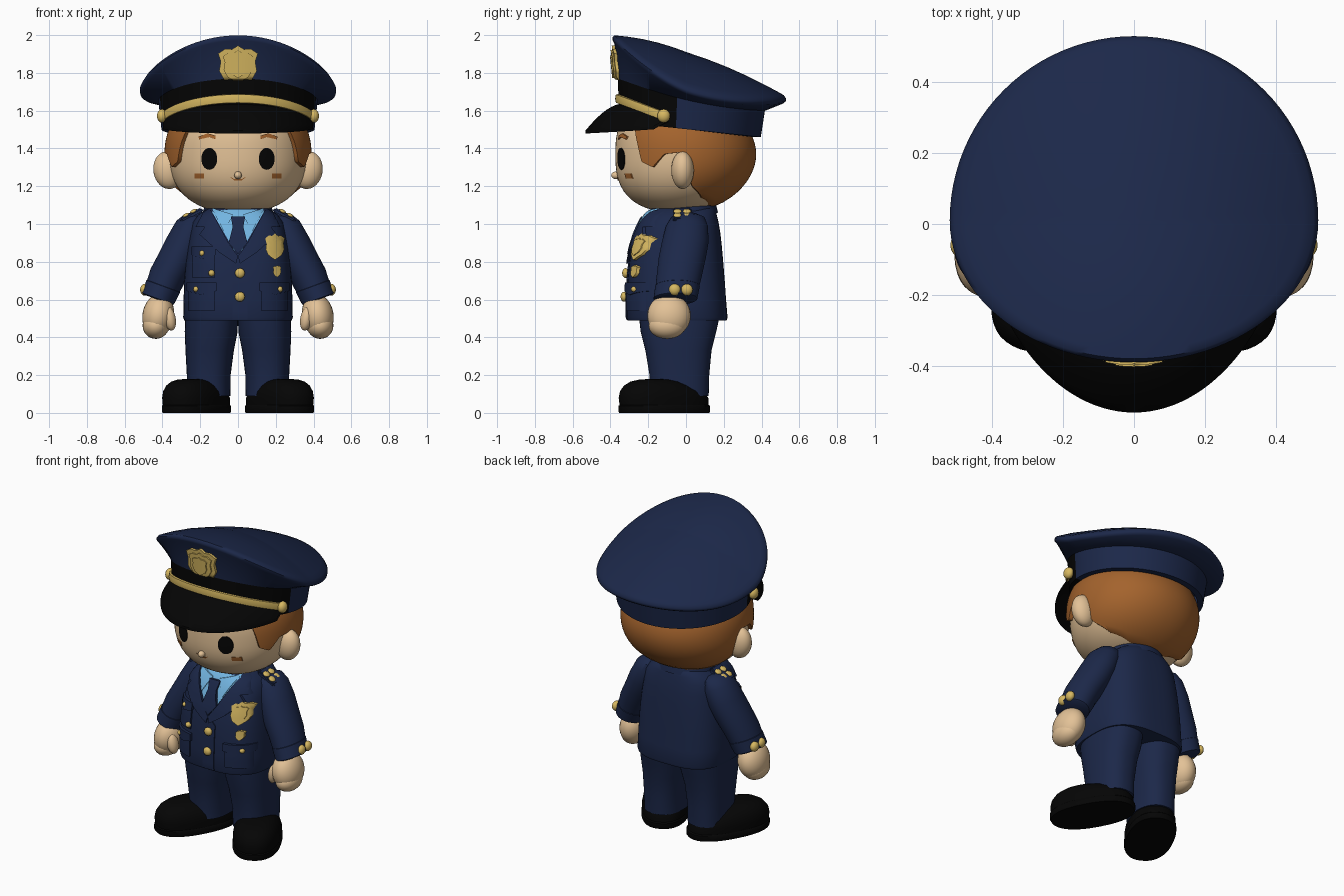
import bpy, bmesh
from math import sin, cos, pi, radians
from mathutils import Matrix, Vector
from mathutils.bvhtree import BVHTree

if "Cube" in bpy.data.objects:
    bpy.data.objects.remove(bpy.data.objects["Cube"])

def material(name, *rgb):
    m = bpy.data.materials.new(name)
    m.diffuse_color = (*rgb, 1)
    m.use_nodes = True
    m.node_tree.nodes["Principled BSDF"].inputs["Base Color"].default_value = m.diffuse_color
    return m

NAVY = material("navy cloth", .0115, .021, .067)
SKIN = material("skin", .77, .54, .31)
HAIR = material("brown hair", .37, .125, .026)
GOLD = material("gold", .68, .48, .12)
BLACK = material("black", .0015, .0015, .0015)
BLUE = material("light blue shirt", .17, .46, .75)

def finish(name, bm, mat, mirror=False, angle=40):
    bmesh.ops.recalc_face_normals(bm, faces=bm.faces)
    me = bpy.data.meshes.new(name)
    bm.to_mesh(me)
    bm.free()
    for p in me.polygons:
        p.use_smooth = True
    me.set_sharp_from_angle(angle=radians(angle))
    me.materials.append(mat)
    ob = bpy.data.objects.new(name, me)
    bpy.context.collection.objects.link(ob)
    if mirror:
        ob.modifiers.new("mirror", 'MIRROR')
    return ob

def loft(name, rings, mat, closed=True, caps=True, **kw):
    bm = bmesh.new()
    vs = [[bm.verts.new(p) for p in r] for r in rings]
    n = len(rings[0])
    for a, b in zip(vs, vs[1:]):
        for i in range(n if closed else n - 1):
            j = (i + 1) % n
            bm.faces.new((a[i], a[j], b[j], b[i]))
    if caps:
        bm.faces.new(vs[0])
        bm.faces.new(vs[-1])
    return finish(name, bm, mat, **kw)

def spow(v, e):
    return abs(v) ** e * (1 if v >= 0 else -1)

def ring(cx, cy, z, rx, ry, e=2.0, n=48, tilt=0.0, turn=0.0):
    pts = []
    for i in range(n):
        a = 2 * pi * i / n
        x, y = rx * spow(cos(a), 2 / e), ry * spow(sin(a), 2 / e)
        x, y = x * cos(turn) - y * sin(turn), x * sin(turn) + y * cos(turn)
        pts.append((cx + x * cos(tilt), cy + y, z + x * sin(tilt)))
    return pts

def ball(name, c, r, mat, mirror=False, rot=0.0):
    bm = bmesh.new()
    bmesh.ops.create_uvsphere(bm, u_segments=28, v_segments=16, radius=1)
    bm.transform(Matrix.Translation(c) @ Matrix.Rotation(rot, 4, 'Y') @ Matrix.Diagonal((*r, 1)))
    return finish(name, bm, mat, mirror)

def tree_of(ob):
    return BVHTree.FromPolygons([v.co for v in ob.data.vertices],
                                [p.vertices[:] for p in ob.data.polygons])

def front(tree, x, z):
    hit = tree.ray_cast(Vector((x, -2, z)), Vector((0, 1, 0)))[0]
    return (hit or tree.find_nearest(Vector((x, -.3, z)))[0]).y

def plate(name, pts, tree, mat, lift=.007, mirror=False):
    """Flat outline in x, z wrapped on the front of a surface."""
    bm = bmesh.new()
    bm.faces.new([bm.verts.new((x, 0, z)) for x, z in pts])
    for axis in (0, 2):
        lo, hi = min(v.co[axis] for v in bm.verts), max(v.co[axis] for v in bm.verts)
        k = max(2, int((hi - lo) / .02))
        no = (1, 0, 0) if axis == 0 else (0, 0, 1)
        for i in range(1, k):
            c = [d * (lo + (hi - lo) * i / k) for d in no]
            bmesh.ops.bisect_plane(bm, geom=bm.verts[:] + bm.edges[:] + bm.faces[:],
                                   plane_co=c, plane_no=no)
    for v in bm.verts:
        v.co.y = front(tree, v.co.x, v.co.z) - lift
    new = bmesh.ops.extrude_edge_only(bm, edges=[e for e in bm.edges if e.is_boundary])["geom"]
    for v in new:
        if isinstance(v, bmesh.types.BMVert):
            v.co.y += lift + .008
    return finish(name, bm, mat, mirror)

def box(x0, x1, z0, z1):
    return [(x0, z0), (x1, z0), (x1, z1), (x0, z1)]

def oval(cx, cz, rx, rz, n=28):
    return [(cx + rx * cos(2 * pi * i / n), cz + rz * sin(2 * pi * i / n)) for i in range(n)]

def shield(cx, cz, w, h):
    half = [(0, 1), (.3, .82), (.65, .84), (1, .62), (.87, .25), (.95, -.2), (.7, -.62), (.3, -.85)]
    pts = half + [(0, -1)] + [(-x, z) for x, z in half[:0:-1]]
    return [(cx + x * w, cz + z * h) for x, z in pts]

# Shoes, turned outwards
T = radians(28)
def shoe_ring(z, k, shift):
    return ring(.22 + shift * sin(T), -.115 - shift * cos(T), z, .142 * k, .26 * k - shift * .6, 2.3, turn=T)
loft("shoe_sole", [shoe_ring(0, .98, 0), shoe_ring(.008, 1, 0), shoe_ring(.036, 1, 0), shoe_ring(.042, .97, 0)], BLACK, mirror=True)
loft("shoe_upper", [shoe_ring(z, k, s) for z, k, s in ((.035, .97, 0), (.08, .985, .005), (.115, .94, .015), (.145, .82, .035),
     (.165, .66, .05), (.176, .46, .06), (.18, .2, .06))], BLACK, mirror=True, angle=60)

# Trousers
loft("trouser_leg", [ring(*r, e=2.4) for r in ((.155, -.035, .09, .115, .155), (.155, -.035, .2, .116, .158),
     (.15, -.04, .33, .128, .175), (.142, -.04, .43, .14, .2), (.14, -.035, .52, .14, .215))], NAVY, mirror=True)

# Jacket body
body = ((.49, .285, -.31, .215), (.505, .29, -.315, .22), (.6, .288, -.315, .212), (.7, .285, -.31, .205),
        (.8, .277, -.3, .197), (.88, .266, -.284, .19), (.95, .253, -.262, .182), (1.01, .24, -.236, .172),
        (1.05, .21, -.212, .162), (1.08, .165, -.19, .155), (1.1, .12, -.15, .13))
jacket = loft("jacket_body", [ring(0, (f + b) / 2, z, w, (b - f) / 2, 2.9, 64) for z, w, f, b in body], NAVY)
jt = tree_of(jacket)
loft("neck", [ring(0, -.02, z, .12, .12) for z in (1.03, 1.14)], SKIN)

# Standing collar round the back of the neck
def collar(k, z):
    return [(.175 * k * cos(a), -.01 + .16 * k * sin(a), z + .035 * sin(a) - .015)
            for a in [radians(-35 + 250 * i / 40) for i in range(41)]]
loft("jacket_collar", [collar(1.12, 1.04), collar(1.07, 1.075), collar(1.01, 1.11), collar(.94, 1.11), collar(.9, 1.05)],
     NAVY, closed=False, caps=False)

# Shirt, tie and lapels
plate("shirt_front", [(-.15, 1.085), (.15, 1.085), (.02, .86), (-.02, .86)], jt, BLUE, .004)
plate("shirt_collar", [(.025, 1.05), (.14, 1.085), (.075, .96)], jt, BLUE, .012, True)
plate("tie", [(-.038, 1.04), (.038, 1.04), (.028, .985), (.05, .9), (0, .84), (-.05, .9), (-.028, .985)], jt, NAVY, .02)
plate("lapel", [(.15, 1.085), (.185, 1.06), (.225, .985), (.175, .985), (.205, .945), (.1, .85), (.01, .79), (0, .83), (.05, .9)],
      jt, NAVY, .016, True)
plate("jacket_front_edge", [(-.03, .495), (.05, .495), (.05, .78), (.01, .82), (-.03, .79)], jt, NAVY, .006)

# Pockets and gold trim on the jacket
plate("lower_pocket", box(.125, .262, .54, .66), jt, NAVY, .012, True)
plate("lower_pocket_flap", [(.115, .69), (.115, .645), (.195, .625), (.272, .645), (.272, .69)], jt, NAVY, .02, True)
plate("chest_pocket", box(-.24, -.125, .715, .85), jt, NAVY, .012)
plate("chest_pocket_flap", [(-.245, .88), (-.245, .835), (-.187, .815), (-.12, .835), (-.12, .88)], jt, NAVY, .02)
plate("chest_badge", shield(.196, .88, .052, .07), jt, GOLD, .018)
plate("chest_badge_centre", shield(.196, .88, .034, .047), jt, GOLD, .024)
plate("medal", shield(.207, .75, .022, .032), jt, GOLD, .018)
for x, z, r in ((.01, .74, .026), (.01, .615, .026), (-.19, .845, .015), (-.14, .74, .017),
                (-.222, .655, .015), (.222, .655, .015)):
    ball("jacket_button", (x, front(jt, x, z) - .014, z), (r, .018, r), GOLD)

# Sleeves, cuffs and hands
tilt = radians(20)
sleeve = ((.2, .01, 1.05, .035, .05), (.215, .01, 1.03, .07, .09), (.24, .005, .985, .092, .112),
          (.28, -.005, .9, .1, .124), (.32, -.02, .82, .1, .125), (.37, -.035, .73, .098, .12), (.42, -.055, .612, .086, .112))
loft("sleeve", [ring(*s, tilt=tilt) for s in sleeve], NAVY, mirror=True)
loft("cuff", [ring(*s, tilt=tilt) for s in ((.394, -.045, .675, .087, .112), (.396, -.045, .67, .095, .118),
     (.424, -.056, .605, .09, .116), (.426, -.056, .6, .082, .108))], NAVY, mirror=True)
for y in (-.055, .01):
    ball("cuff_button", (.494, y - .005, .652), (.024, .031, .031), GOLD, True)
ball("hand", (.422, -.09, .515), (.084, .115, .115), SKIN, True, rot=-.15)
ball("fingers", (.435, -.1, .462), (.07, .098, .07), SKIN, True)
ball("thumb", (.362, -.15, .5), (.032, .038, .065), SKIN, True, rot=.2)

# Shoulder straps
bm = bmesh.new()
bmesh.ops.create_cube(bm, size=1)
bm.transform(Matrix.Translation((.245, -.02, 1.045)) @ Matrix.Rotation(radians(28), 4, 'Y') @ Matrix.Diagonal((.13, .1, .03, 1)))
bmesh.ops.bevel(bm, geom=bm.edges[:], offset=.008, segments=2, affect='EDGES')
finish("shoulder_strap", bm, NAVY, True)
for x, z in ((.235, 1.067), (.275, 1.046)):
    for y in (-.045, .005):
        ball("shoulder_ornament", (x, y, z), (.021, .022, .01), GOLD, True, rot=radians(28))

# Head, fuller at the chin than at the nape
def head_pt(a, z, k=1.0):
    e = 2.3 + .38 * cos(a)
    f = (1 - min(1, abs((z - 1.37) / .31)) ** e) ** (1 / e) * k
    return (.367 * f * spow(sin(a), .97), -.012 - .362 * f * spow(cos(a), .97), z)
zs = [1.37 - .31 * cos(radians(6 + 168 * i / 30)) for i in range(31)]
head = loft("head", [[head_pt(2 * pi * i / 64, z) for i in range(64)] for z in zs], SKIN, angle=60)
ht = tree_of(head)
ball("ear", (.37, -.018, 1.285), (.078, .06, .1), SKIN, True, rot=.15)
ball("nose", (0, -.37, 1.258), (.02, .026, .02), SKIN)
plate("eye", oval(.152, 1.345, .042, .058), ht, BLACK, .005, True)
plate("eyebrow", [(.118, 1.448), (.15, 1.46), (.205, 1.448), (.21, 1.462), (.16, 1.48), (.12, 1.468)], ht, HAIR, .008, True)
plate("cheek_mark", box(.18, .23, 1.24, 1.267), ht, HAIR, .005, True)
plate("mouth", [(-.042, 1.25), (-.02, 1.238), (.02, 1.238), (.042, 1.25), (.02, 1.23), (-.02, 1.23)], ht, HAIR, .004)

# Hair shell with a stepped hairline
line = ((46, 1.5), (51, 1.42), (55, 1.33), (65, 1.3), (75, 1.37), (88, 1.38), (97, 1.2), (110, 1.14), (135, 1.1), (180, 1.085))
def hairline(d):
    for (a, p), (b, q) in zip(line, line[1:]):
        if d <= b:
            return p + (q - p) * (d - a) / (b - a)
cols = [46 + 134 * i / 90 for i in range(91)]
rows = [[head_pt(radians(d), 1.6 + (hairline(d) - 1.6) * t, k) for d in cols]
        for t, k in [(i / 18, 1.06) for i in range(19)] + [(1, .96)]]
loft("hair", rows, HAIR, closed=False, caps=False, mirror=True, angle=60)

# Cap crown: a tilted, domed disc that narrows to the band
N = 96
ang = [2 * pi * i / N for i in range(N)]
def crown(k, drop=0.0):
    return [(.52 * k * cos(a), .01 - (.4 if sin(a) > 0 else .52) * k * sin(a),
             1.907 + .162 * k * sin(a) - .07 * (k * sin(a)) ** 2 - .187 * (k * cos(a)) ** 2 - drop) for a in ang]
def band(rx, ry, cy, z, s1, s2=0.0):
    return [(rx * cos(a), cy - ry * sin(a), z + s1 * sin(a) + s2 * sin(a) ** 2) for a in ang]
cap = loft("cap_crown", [crown(k) for k in (.03, .2, .4, .6, .8, .92, .975)] +
           [crown(1, .012), crown(.995, .028), crown(.97, .046), band(.42, .39, .03, 1.65, .085, .035)], NAVY, angle=50)

# Cap band, black in front and navy behind
cb = loft("cap_band", [band(.423, .39, .03, 1.665, .085, .035), band(.405, .376, .02, 1.5, .04), band(.37, .34, .02, 1.5, .04)],
          NAVY, caps=False)
cb.data.materials.append(BLACK)
for p in cb.data.polygons:
    p.material_index = 1 if p.center.y < -.045 else 0

# Visor
va = [radians(14 + 152 * i / 48) for i in range(49)]
def visor(t, dz=0.0):
    pts = []
    for a in va:
        s = sin(a)
        i, o = Vector((.4 * cos(a), .02 - .37 * s, 1.535 + .1 * s)), Vector((.41 * cos(a), -.1 - .432 * s ** 1.3, 1.525 - .03 * s))
        p = i.lerp(o, t)
        p.z = i.z + (o.z - i.z) * t ** 1.6 - dz
        pts.append(p)
    return pts
loft("cap_visor", [visor(i / 8) for i in range(9)] + [visor(i / 8, .016) for i in range(8, -1, -1)], BLACK, closed=False, caps=False)

# Gold strap and side buttons
sa = [radians(21 + 138 * i / 48) for i in range(49)]
def strap(k, dz):
    return [(.412 * k * cos(a), .024 - .382 * k * sin(a), 1.572 + .092 * (sin(a) - .37) / .63 + dz) for a in sa]
loft("cap_strap", [strap(.99, -.024), strap(1.035, -.022), strap(1.045, 0), strap(1.035, .022), strap(.99, .024)],
     GOLD, closed=False, caps=False)
ball("cap_button", (.402, -.118, 1.572), (.027, .034, .036), GOLD, True)

# Cap badge
ct = tree_of(cap)
plate("cap_badge", shield(0, 1.833, .105, .112), ct, GOLD, .016)
plate("cap_badge_rim", shield(0, 1.833, .08, .087), ct, GOLD, .024)
plate("cap_badge_centre", shield(0, 1.833, .052, .06), ct, GOLD, .031)
